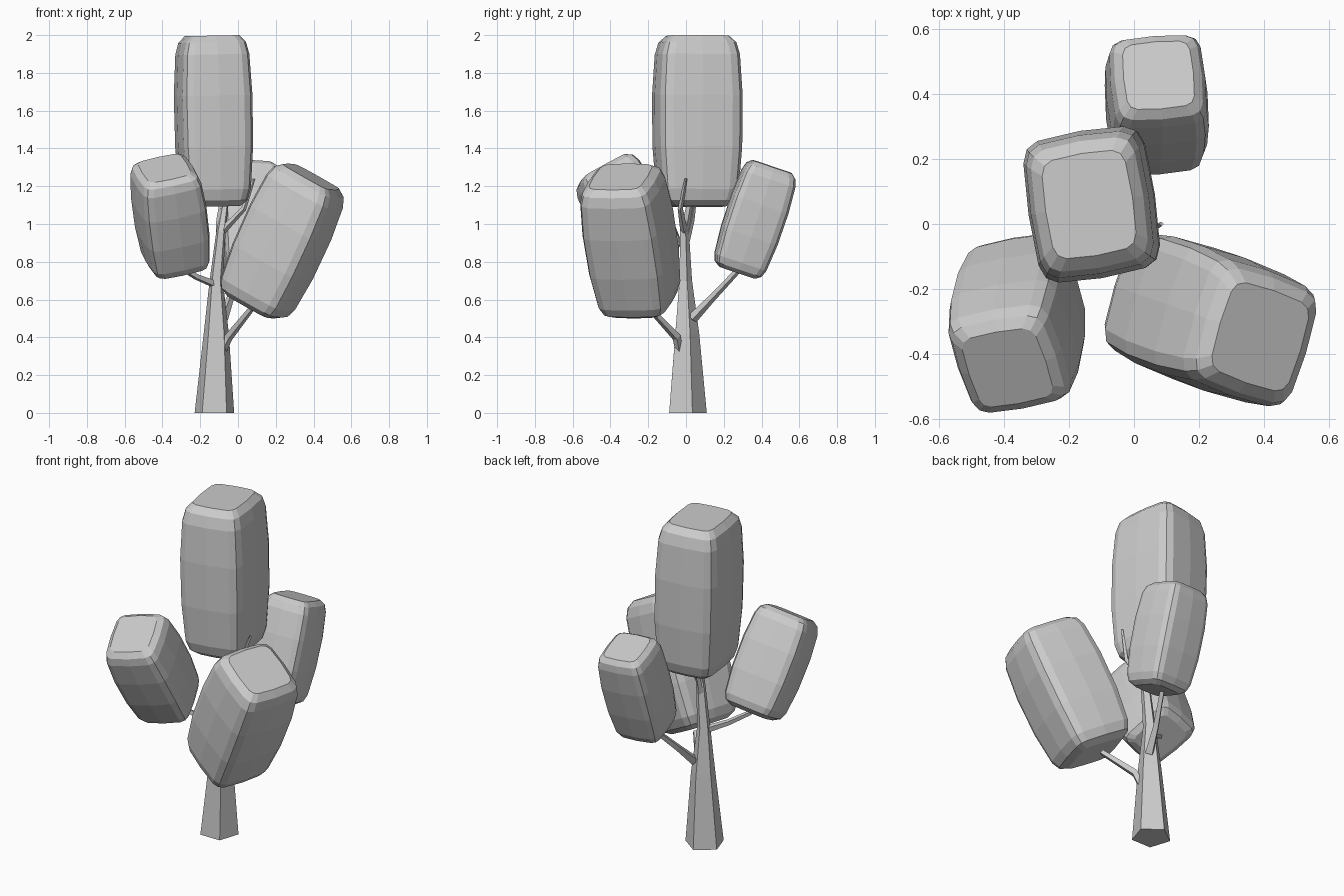
import bpy, bmesh
from math import sin, cos, pi, radians
from mathutils import Vector, Matrix

if "Cube" in bpy.data.objects:
    bpy.data.objects.remove(bpy.data.objects["Cube"], do_unlink=True)

grey = bpy.data.materials.new("plain grey")
grey.use_nodes = True
colour = (0.6, 0.6, 0.6, 1)
grey.diffuse_color = colour
grey.node_tree.nodes["Principled BSDF"].inputs["Base Color"].default_value = colour

UP = Vector((0, 0, 1))


def loft(name, rings):
    """Skin a stack of point rings and close both ends."""
    bm = bmesh.new()
    loops = [[bm.verts.new(p) for p in ring] for ring in rings]
    n = len(loops[0])
    for low, high in zip(loops, loops[1:]):
        for i in range(n):
            j = (i + 1) % n
            bm.faces.new((low[i], low[j], high[j], high[i]))
    bm.faces.new(loops[0][::-1])
    bm.faces.new(loops[-1])
    bmesh.ops.recalc_face_normals(bm, faces=bm.faces)
    mesh = bpy.data.meshes.new(name)
    bm.to_mesh(mesh)
    bm.free()
    mesh.materials.append(grey)
    obj = bpy.data.objects.new(name, mesh)
    bpy.context.collection.objects.link(obj)
    return obj


def limb(name, path, sides):
    """Tapered faceted tube; path entries are (x, y, z, radius)."""
    pts = [Vector(p[:3]) for p in path]
    rings = []
    for k, p in enumerate(pts):
        along = pts[min(k + 1, len(pts) - 1)] - pts[max(k - 1, 0)]
        turn = UP.rotation_difference(UP if p.z == 0 else along)
        ring = []
        for i in range(sides):
            a = pi / 2 + 2 * pi * i / sides
            ring.append(p + turn @ Vector((cos(a), sin(a), 0)) * path[k][3])
        rings.append(ring)
    return loft(name, rings)


# Half outline of one side of the bulging block, repeated on four sides
SIDE = [(1, -0.72), (1.04, 0), (1, 0.72), (0.91, 0.91)]
# Height and width of each level of the block
LEVELS = [(-1, 0.64), (-0.93, 0.83), (-0.8, 0.92), (-0.3, 1), (0.3, 1.01),
          (0.78, 0.95), (0.92, 0.87), (1, 0.7)]


def foliage(name, low, high, size, axis, spin):
    """Soft-cornered block, leaned along axis and fitted to its extents."""
    turn = UP.rotation_difference(Vector(axis)).to_matrix() @ Matrix.Rotation(radians(spin), 3, 'Z')
    rings = []
    for h, w in LEVELS:
        ring = []
        for q in range(4):
            quarter = Matrix.Rotation(q * pi / 2, 3, 'Z')
            for x, y in SIDE:
                p = quarter @ Vector((x * w, y * w, h))
                ring.append(turn @ Vector([c * s / 2 for c, s in zip(p, size)]))
        rings.append(ring)
    for a in range(3):
        values = [p[a] for ring in rings for p in ring]
        lo, hi = min(values), max(values)
        for ring in rings:
            for p in ring:
                p[a] = low[a] + (p[a] - lo) / (hi - lo) * (high[a] - low[a])
    return loft(name, rings)


# Trunk and branches
limb("trunk", [(-0.125, 0, 0, 0.11), (-0.115, 0, 0.42, 0.07), (-0.115, -0.005, 0.7, 0.037),
               (-0.09, -0.01, 0.96, 0.026), (-0.06, 0.03, 1.16, 0.016)], 5)
limb("top_twig", [(-0.085, -0.01, 0.96, 0.02), (0.03, -0.03, 1.08, 0.014), (0.085, 0, 1.24, 0.007)], 4)
limb("inner_twig", [(-0.1, 0, 0.9, 0.018), (-0.1, 0.03, 1.02, 0.015), (-0.08, 0.05, 1.16, 0.01)], 4)
limb("front_left_branch", [(-0.095, -0.03, 0.3, 0.02), (-0.05, -0.05, 0.4, 0.023),
                           (0.07, -0.19, 0.55, 0.016)], 4)
limb("front_right_branch", [(-0.12, -0.01, 0.68, 0.022), (-0.22, -0.09, 0.72, 0.017),
                            (-0.32, -0.16, 0.78, 0.014)], 4)
limb("back_branch", [(-0.08, 0.035, 0.5, 0.028), (-0.04, 0.14, 0.61, 0.02),
                     (0.04, 0.3, 0.78, 0.015)], 4)

# Foliage blocks
foliage("top_foliage", (-0.34, -0.18, 1.09), (0.08, 0.3, 2), (0.37, 0.41, 0.91), (-0.02, 0, 1), 9)
foliage("front_right_foliage", (-0.57, -0.58, 0.71), (-0.15, -0.03, 1.37),
        (0.34, 0.38, 0.62), (-0.1, -0.47, 0.84), 14)
foliage("front_left_foliage", (-0.09, -0.56, 0.5), (0.56, -0.03, 1.32),
        (0.44, 0.42, 0.8), (0.43, -0.14, 0.89), -18)
foliage("back_foliage", (-0.09, 0.15, 0.71), (0.23, 0.58, 1.34),
        (0.3, 0.31, 0.61), (0.02, 0.32, 0.95), 5)
